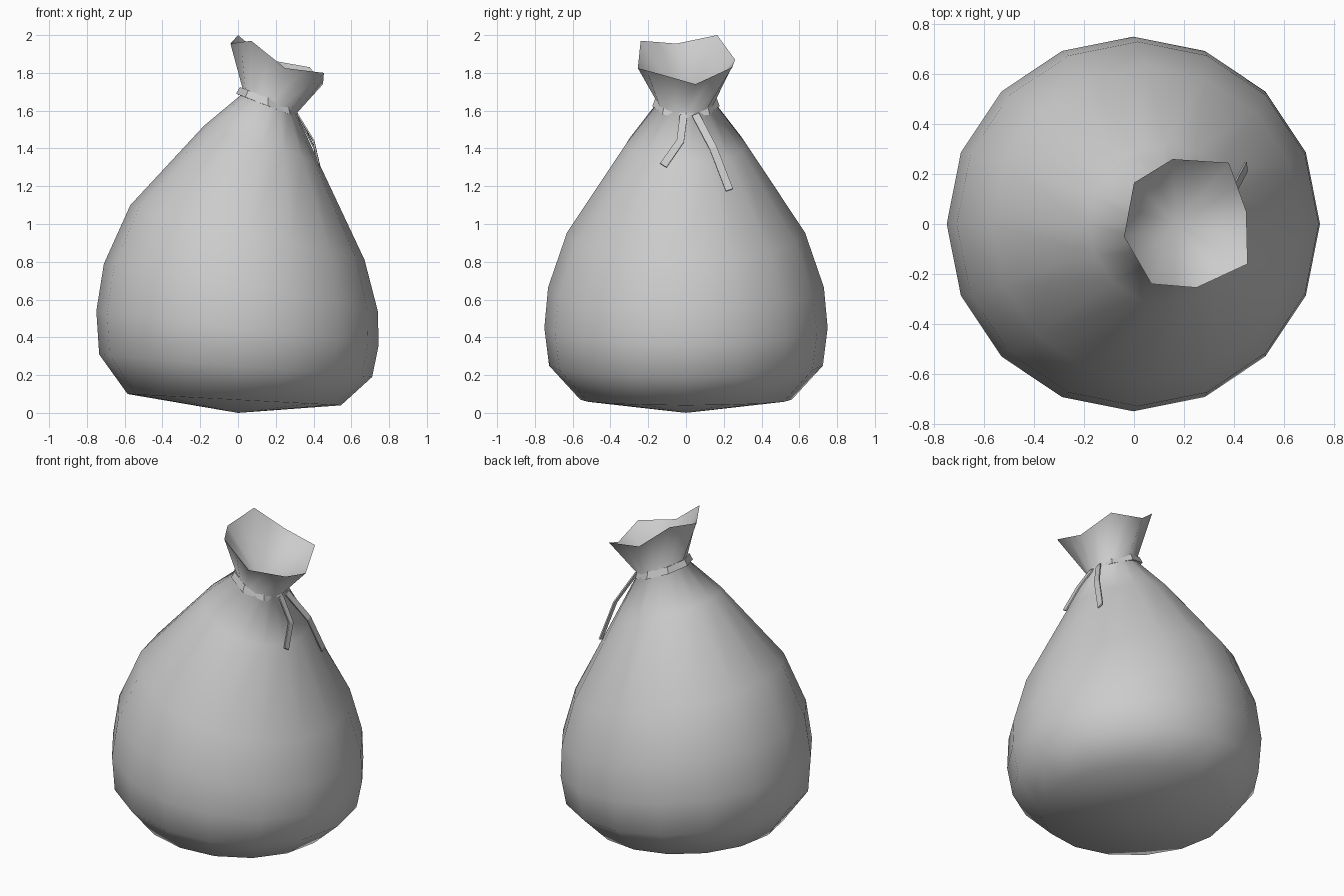
import bpy, math
from mathutils import Vector

if "Cube" in bpy.data.objects:
    bpy.data.objects.remove(bpy.data.objects["Cube"], do_unlink=True)

cloth = bpy.data.materials.new("grey cloth")
cloth.use_nodes = True
cloth.diffuse_color = (0.6, 0.6, 0.6, 1)
cloth.node_tree.nodes["Principled BSDF"].inputs["Base Color"].default_value = (0.6, 0.6, 0.6, 1)


def add_object(name, verts, faces, smooth_angle=None):
    mesh = bpy.data.meshes.new(name)
    mesh.from_pydata([tuple(v) for v in verts], [], faces)
    mesh.materials.append(cloth)
    obj = bpy.data.objects.new(name, mesh)
    bpy.context.collection.objects.link(obj)
    if smooth_angle:
        bpy.ops.object.select_all(action='DESELECT')
        obj.select_set(True)
        bpy.context.view_layer.objects.active = obj
        bpy.ops.object.shade_smooth_by_angle(angle=math.radians(smooth_angle))
    return obj


def tilted_ring(left, right, depth, sides):
    """Ellipse through two (x, z) side points, with a given half depth in y."""
    a, b = Vector((left[0], 0, left[1])), Vector((right[0], 0, right[1]))
    mid, half = (a + b) / 2, (b - a) / 2
    return [mid + half * math.cos(t) + Vector((0, depth * math.sin(t), 0))
            for t in (2 * math.pi * i / sides for i in range(sides))]


def bridge(rings, closed=False):
    n, count = len(rings[0]), len(rings)
    faces = []
    for k in range(count if closed else count - 1):
        lo, hi = k * n, (k + 1) % count * n
        for i in range(n):
            j = (i + 1) % n
            faces.append((lo + i, lo + j, hi + j, hi + i))
    return [v for r in rings for v in r], faces


# Sack: slumped rings from the base up to the neck
levels = [((-0.585, 0.10), (0.545, 0.04), 0.56),
          ((-0.735, 0.31), (0.71, 0.19), 0.725),
          ((-0.75, 0.54), (0.745, 0.36), 0.75),
          ((-0.71, 0.79), (0.74, 0.54), 0.73),
          ((-0.57, 1.10), (0.67, 0.81), 0.63),
          ((-0.18, 1.52), (0.43, 1.32), 0.32),
          ((0.03, 1.695), (0.31, 1.585), 0.15)]
rings = [tilted_ring(*level, 16) for level in levels]

# Ragged open mouth: eight corners with midpoints between them
corners = [Vector(c) for c in (
    (0.45, 0.05, 1.74), (0.38, 0.245, 1.83), (0.155, 0.26, 1.87), (0, 0.165, 2.0),
    (-0.04, -0.05, 1.955), (0.07, -0.24, 1.97), (0.25, -0.255, 1.825), (0.455, -0.16, 1.80))]
mouth = []
for i, c in enumerate(corners):
    mouth += [c, (c + corners[(i + 1) % 8]) / 2]
rings.append(mouth)

verts, faces = bridge(rings)
base, throat = len(verts), len(verts) + 1
verts += [Vector((0, 0, 0)), Vector((0.17, 0, 1.62))]
top = 16 * (len(rings) - 1)
for i in range(16):
    j = (i + 1) % 16
    faces += [(j, i, base), (top + i, top + j, throat)]
add_object("sack", verts, faces, 75)

# Tie band around the neck
band = [tilted_ring((-0.01, 1.69), (0.325, 1.56), 0.178, 8),
        tilted_ring((0.01, 1.725), (0.31, 1.61), 0.162, 8),
        tilted_ring((0.05, 1.705), (0.28, 1.615), 0.12, 8),
        tilted_ring((0.05, 1.665), (0.28, 1.575), 0.12, 8)]
add_object("tie_band", *bridge(band, closed=True))


# Loose ends of the tie, hanging as thin flat strips
def tie_end(name, path, width=0.02, thick=0.004):
    pts = [Vector(p) for p in path]
    out = Vector((1, 0, 0.35)).normalized()
    sections = []
    for i, p in enumerate(pts):
        along = pts[min(i + 1, len(pts) - 1)] - pts[max(i - 1, 0)]
        side = along.cross(out).normalized() * width
        lift = out * thick
        sections.append([p - side - lift, p + side - lift, p + side + lift, p - side + lift])
    v, f = bridge(sections)
    f += [(3, 2, 1, 0), tuple(range(len(v) - 4, len(v)))]
    add_object(name, v, f)


tie_end("short_tie_end", [(0.315, -0.012, 1.58), (0.40, -0.03, 1.44), (0.43, -0.12, 1.31)])
tie_end("long_tie_end", [(0.315, 0.05, 1.58), (0.405, 0.145, 1.40), (0.45, 0.23, 1.18)])
